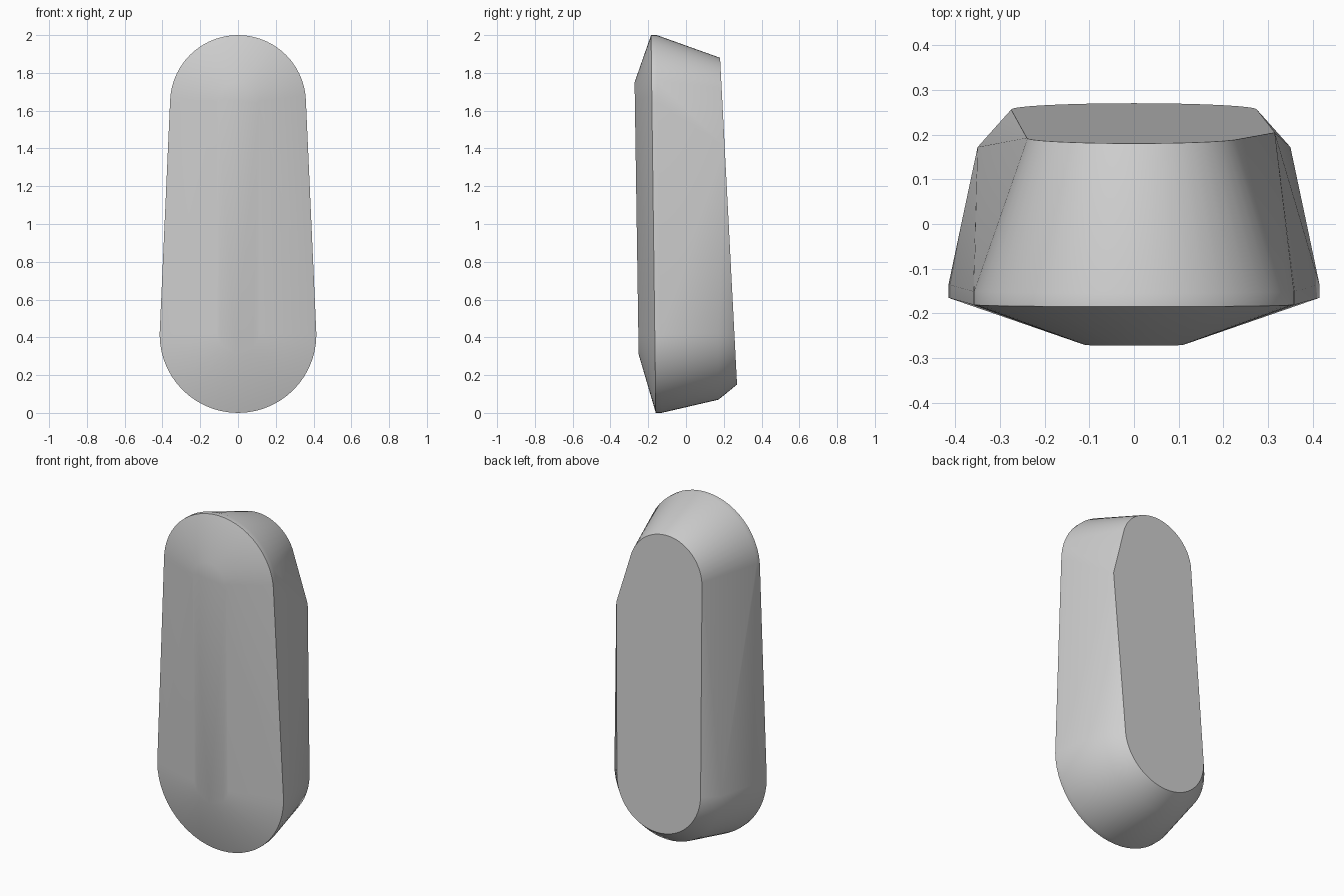
import bpy
import bmesh
from math import sin, cos, pi, radians

default = bpy.data.objects.get("Cube")
if default:
    bpy.data.objects.remove(default, do_unlink=True)

SEGMENTS = 28


def arc(radius, centre_z, start, depth):
    """Half circle in x and z, with y given by a sloped plane."""
    points = []
    for i in range(SEGMENTS + 1):
        a = start + pi * i / SEGMENTS
        z = centre_z + radius * sin(a)
        points.append((radius * cos(a), depth(z), z))
    return points


def capsule(top_r, top_z, bottom_r, bottom_z, depth):
    """Tapered capsule outline lying on a sloped plane."""
    return arc(top_r, top_z, 0, depth) + arc(bottom_r, bottom_z, pi, depth)


# Sloped planes of the body, from front to back
def ridge_plane(z):
    return -0.246 - 0.015 * z


def rim_front(z):
    return -0.16 - 0.0125 * z


def rim_back(z):
    return rim_front(z) + 0.03


def back_plane(z):
    return 0.278 - 0.052 * z


points = capsule(0.11, 1.64, 0.11, 0.42, ridge_plane)        # raised front
points += capsule(0.36, 1.64, 0.415, 0.415, rim_front)       # widest rim
points += capsule(0.36, 1.64, 0.415, 0.415, rim_back)
points += arc(0.35, 0.42, pi, lambda z: 0.172)               # lower bulge
points += capsule(0.24, 1.64, 0.275, 0.425, back_plane)      # flat back
points.append((0.315, back_plane(1.41), 1.41))               # side corner

# Skin the outlines into one closed body
bm = bmesh.new()
for p in points:
    bm.verts.new(p)
hull = bmesh.ops.convex_hull(bm, input=bm.verts[:])
loose = {g for g in hull["geom_interior"] + hull["geom_unused"]
         if isinstance(g, bmesh.types.BMVert)}
bmesh.ops.delete(bm, geom=list(loose), context='VERTS')
bmesh.ops.dissolve_limit(bm, angle_limit=radians(0.3),
                         verts=bm.verts[:], edges=bm.edges[:])
bmesh.ops.recalc_face_normals(bm, faces=bm.faces[:])

mesh = bpy.data.meshes.new("body")
bm.to_mesh(mesh)
bm.free()
body = bpy.data.objects.new("body", mesh)
bpy.context.collection.objects.link(body)

# Plain grey finish
grey = bpy.data.materials.new("light_grey")
grey.use_nodes = True
colour = (0.62, 0.62, 0.62, 1)
grey.diffuse_color = colour
grey.node_tree.nodes["Principled BSDF"].inputs["Base Color"].default_value = colour
mesh.materials.append(grey)

# Smooth sides with a crisp rim and back edge
bpy.ops.object.select_all(action='DESELECT')
body.select_set(True)
bpy.context.view_layer.objects.active = body
bpy.ops.object.shade_smooth_by_angle(angle=radians(33))
